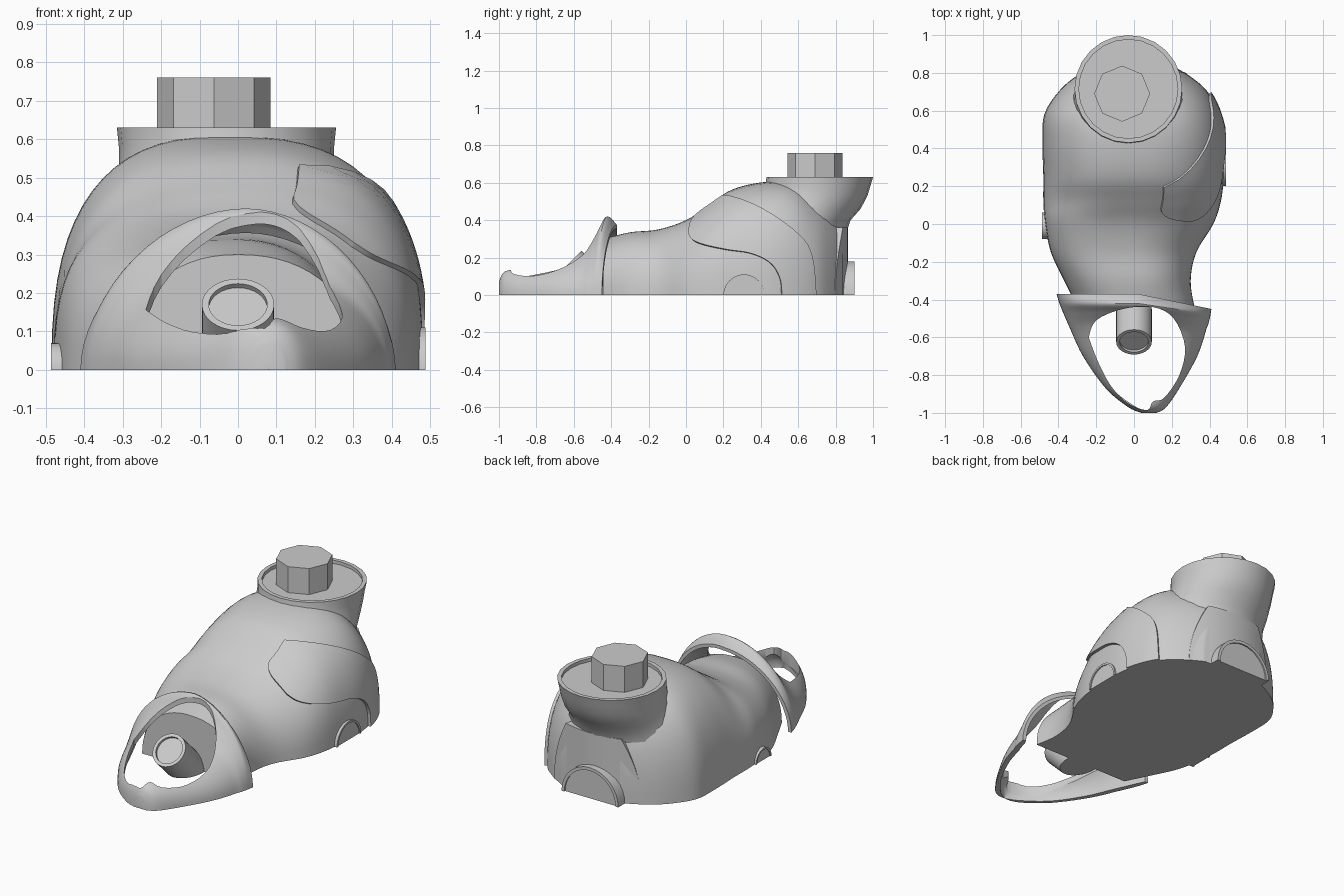
import bpy, bmesh, math
from mathutils import Vector, Matrix

cube = bpy.data.objects.get("Cube")
if cube:
    bpy.data.objects.remove(cube)

grey = bpy.data.materials.new("plain grey")
grey.use_nodes = True
colour = (0.6, 0.6, 0.6, 1)
grey.diffuse_color = colour
grey.node_tree.nodes["Principled BSDF"].inputs["Base Color"].default_value = colour


def add_object(name, bm, angle=35):
    bmesh.ops.recalc_face_normals(bm, faces=bm.faces)
    mesh = bpy.data.meshes.new(name)
    bm.to_mesh(mesh)
    bm.free()
    mesh.materials.append(grey)
    obj = bpy.data.objects.new(name, mesh)
    bpy.context.collection.objects.link(obj)
    finish(obj, angle)
    return obj


def finish(obj, angle=35):
    # Smooth shading with sharp creases kept
    obj.data.shade_smooth()
    obj.data.set_sharp_from_angle(angle=math.radians(angle))


def bake(obj):
    # Apply the modifiers
    graph = bpy.context.evaluated_depsgraph_get()
    mesh = bpy.data.meshes.new_from_object(obj.evaluated_get(graph))
    obj.modifiers.clear()
    obj.data = mesh
    finish(obj)


def spline(keys, t):
    # Smooth interpolation through rows of numbers, t from 0 to 1
    f = min(max(t, 0), 1) * (len(keys) - 1)
    i = min(int(f), len(keys) - 2)
    f -= i
    a, b, c, d = (keys[min(max(j, 0), len(keys) - 1)] for j in range(i - 1, i + 3))
    return [0.5 * (2 * q + (r - p) * f + (2 * p - 5 * q + 4 * r - s) * f * f
                   + (3 * q - p - 3 * r + s) * f ** 3) for p, q, r, s in zip(a, b, c, d)]


def loft(name, rings, closed=True, ends=True):
    bm = bmesh.new()
    rows = [[bm.verts.new(p) for p in ring] for ring in rings]
    n = len(rows[0])
    for a, b in zip(rows, rows[1:]):
        for i in range(n if closed else n - 1):
            j = (i + 1) % n
            bm.faces.new((a[i], a[j], b[j], b[i]))
    if ends:
        bm.faces.new(rows[0])
        bm.faces.new(rows[-1])
    return add_object(name, bm)


def arch(key, scale=1, steps=32):
    # Half superellipse across the foot at one station
    y, left, right, mid, height, n_left, n_right = key[:7]
    points = []
    for i in range(steps + 1):
        a = math.pi * i / steps
        c, s = math.cos(a), max(math.sin(a), 0)
        if i in (0, steps):
            s = 0
        width, n = (right - mid, n_right) if c > 0 else (mid - left, n_left)
        x = mid + scale * width * math.copysign(abs(c) ** (2 / n), c)
        points.append(Vector((x, y, scale * height * s ** (2 / n))))
    return points


# Boot body: y, left, right, ridge, height, left and right roundness
body_keys = [
    (-.44, -.30, .32, 0, .30, 2.2, 2.2), (-.30, -.37, .30, 0, .335, 2.6, 2.2),
    (-.15, -.44, .33, -.02, .35, 3, 2.2), (0, -.47, .42, -.02, .40, 3.2, 2.3),
    (.12, -.48, .46, -.02, .48, 2.6, 2.5), (.25, -.48, .475, -.03, .565, 2.5, 2.6),
    (.43, -.485, .48, -.03, .605, 2.6, 2.7), (.58, -.475, .45, -.03, .595, 2.6, 2.7),
    (.70, -.40, .39, -.03, .52, 2.6, 2.6), (.78, -.31, .30, -.02, .45, 2.5, 2.5),
    (.84, -.20, .20, 0, .37, 2.5, 2.5)]
loft("boot_body", [arch(spline(body_keys, i / 50)) for i in range(51)])


def body_side(y, z):
    # Left (+x) surface of the body at a given length and height
    low, high = 0, 1
    for _ in range(25):
        t = (low + high) / 2
        low, high = (t, high) if spline(body_keys, t)[0] < y else (low, t)
    _, left, right, mid, height, _, n = spline(body_keys, low)
    z = min(z, height * .97)
    return Vector((mid + (right - mid) * (1 - (z / height) ** n) ** (1 / n), y, z))


# Ankle collar with a recessed top
def circle(x, y, z, r, sides=24):
    turn = math.tau / sides
    return [(x + r * math.cos(i * turn), y + r * math.sin(i * turn), z) for i in range(sides)]


collar = [(.52, .34, .34), (.57, .40, .31), (.645, .46, .288), (.69, .53, .28),
          (.705, .58, .28), (.715, .63, .285), (.715, .63, .262), (.715, .611, .262)]
loft("ankle_collar", [circle(-.03, y, max(z, 0), r) for y, z, r in collar])

# Eight-sided peg
peg = loft("ankle_peg", [circle(-.063, .69, z, .148, 8) for z in (.6, .76)])
peg.data.shade_flat()

# Toe cap shell, the last number being the size of its hollow
cap_keys = [
    (-1, .04, .12, .08, .07, 2.2, 2.2, .02), (-.97, -.03, .17, .07, .125, 2.3, 2.3, .6),
    (-.87, -.15, .24, .05, .155, 2.2, 2.2, .86), (-.70, -.27, .335, .03, .20, 2.1, 2.1, .9),
    (-.55, -.34, .385, .02, .27, 2, 2, .91), (-.47, -.375, .40, .02, .36, 1.9, 1.9, .92),
    (-.42, -.395, .405, .02, .42, 1.9, 1.9, .93), (-.37, -.41, .41, .02, .375, 1.9, 1.9, .95)]


def cap_ring(key):
    ring = arch(key) + arch(key, key[7])[::-1]
    slant = .08 * min(max((key[0] + .55) / .18, 0), 1)
    for p in ring:
        p.y -= slant * max(0, (p.x - key[3]) / (key[2] - key[3]))
    return ring


toe_cap = loft("toe_cap", [cap_ring(spline(cap_keys, i / 35)) for i in range(36)])

# Toe opening
opening = [(-.24, -.60), (-.20, -.51), (-.06, -.45), (.10, -.44), (.21, -.50), (.27, -.65),
           (.24, -.80), (.16, -.92), (.10, -.94), (.07, -.985), (-.03, -.95), (-.12, -.86),
           (-.19, -.73), (-.24, -.60)]
outline = [spline(opening, i / 52) for i in range(52)]
cutter = loft("opening_cutter", [[(x, y, z) for x, y in outline] for z in (.03, .8)])
cutter.hide_render = True
cut = toe_cap.modifiers.new("opening", "BOOLEAN")
cut.object = cutter
cut.operation = "DIFFERENCE"
cut.solver = "EXACT"
bake(toe_cap)
bpy.data.objects.remove(cutter)


def plug(name, start, end, radius, rim, depth):
    # Round plug with a recessed end, cut off flat at the ground
    start, end = Vector(start), Vector(end)
    axis = end - start
    place = Matrix.Translation((start + end) / 2) @ axis.to_track_quat("Z", "Y").to_matrix().to_4x4()
    bm = bmesh.new()
    bmesh.ops.create_cone(bm, cap_ends=True, segments=32, radius1=radius, radius2=radius,
                          depth=axis.length, matrix=place)
    bm.normal_update()
    face = max(bm.faces, key=lambda f: f.normal.dot(axis))
    bmesh.ops.inset_region(bm, faces=[face], thickness=rim)
    ring = bmesh.ops.extrude_discrete_faces(bm, faces=[face])["faces"]
    bmesh.ops.translate(bm, verts=ring[0].verts[:], vec=-axis.normalized() * depth)
    cut = bmesh.ops.bisect_plane(bm, geom=bm.verts[:] + bm.edges[:] + bm.faces[:],
                                 plane_co=(0, 0, 0), plane_no=(0, 0, 1), clear_inner=True)
    edges = [e for e in cut["geom_cut"] if isinstance(e, bmesh.types.BMEdge)]
    bmesh.ops.holes_fill(bm, edges=edges, sides=0)
    return add_object(name, bm)


plug("toe_peg", (0, -.38, -.07), (0, -.625, .17), .094, .018, .015)
plug("heel_disc", (-.02, .70, 0), (-.02, .90, 0), .18, .018, .008)
plug("side_disc", (.40, .31, 0), (.488, .31, 0), .11, .012, .006)
plug("inner_side_disc", (-.40, -.01, 0), (-.487, -.01, 0), .07, .01, .005)


def sheet(name, rows, thickness):
    obj = loft(name, rows, closed=False, ends=False)
    solid = obj.modifiers.new("thickness", "SOLIDIFY")
    solid.thickness = thickness
    solid.offset = 0
    bake(obj)


# Raised ankle panel on the left side
upper = [(.02, .33), (.03, .38), (.06, .42), (.12, .47), (.20, .525), (.40, .46),
         (.60, .32), (.67, .20), (.69, 0)]
lower = [(.02, .32), (.04, .29), (.10, .265), (.22, .24), (.35, .22), (.45, .17),
         (.50, .09), (.51, 0)]
rows = []
for i in range(33):
    a, b = Vector(spline(upper, i / 32)), Vector(spline(lower, i / 32))
    rows.append([body_side(*a.lerp(b, j / 10)) for j in range(11)])
sheet("ankle_panel", rows, .03)

# Curved heel panel, narrower at the top
rows = []
for i in range(11):
    h = i / 10
    half = .27 - .10 * h ** 2
    rows.append([(half * k / 8, .845 - .9 * (half * k / 8) ** 2, .36 * h) for k in range(-8, 9)])
sheet("heel_panel", rows, .04)
